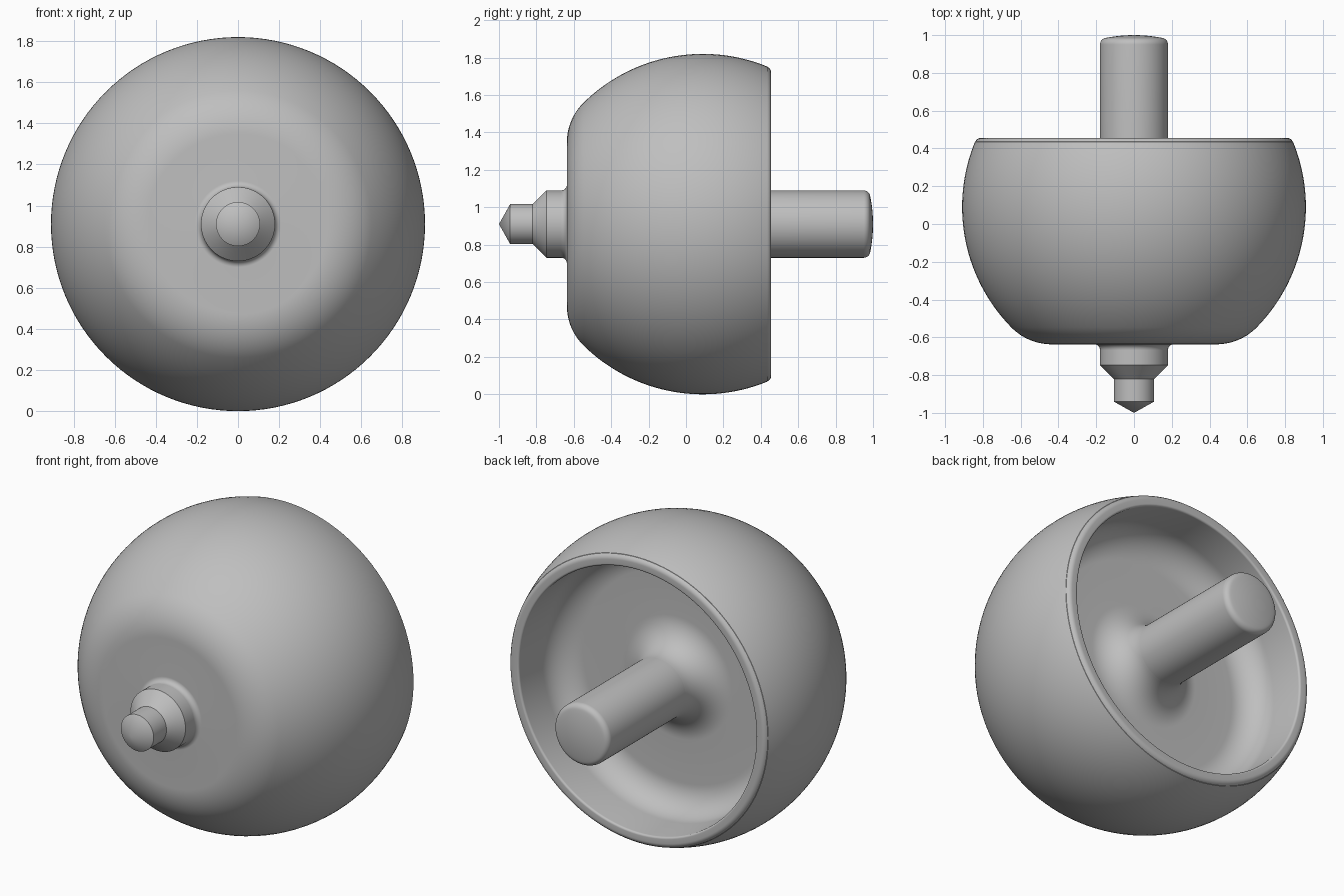
import bpy
import bmesh
from math import sin, cos, pi, radians, atan2, sqrt

cube = bpy.data.objects.get("Cube")
if cube:
    bpy.data.objects.remove(cube, do_unlink=True)

SEGMENTS = 128
BALL_R, BALL_Y = 0.91, 0.09      # sphere that shapes the bowl
AXIS_Z = BALL_R
STEM_R = 0.18

grey = bpy.data.materials.new("plain_grey")
grey.use_nodes = True
colour = (0.52, 0.52, 0.52, 1)
grey.diffuse_color = colour
grey.node_tree.nodes["Principled BSDF"].inputs["Base Color"].default_value = colour


def arc(r, y, radius, start, end, steps=12):
    """Arc points (r, y); angle 0 points away from the axis, 90 to the back."""
    angles = [radians(start + (end - start) * i / steps) for i in range(steps + 1)]
    return [(r + radius * cos(a), y + radius * sin(a)) for a in angles]


def revolve(name, profile):
    """Turn a (radius, y) profile, listed front to back, around the y axis."""
    bm = bmesh.new()
    rings = []
    for r, y in profile:
        rings.append([bm.verts.new((r * cos(2 * pi * j / SEGMENTS), y,
                                    r * sin(2 * pi * j / SEGMENTS)))
                      for j in range(SEGMENTS)])
    for a, b in zip(rings, rings[1:]):
        for j in range(SEGMENTS):
            k = (j + 1) % SEGMENTS
            bm.faces.new((a[j], b[j], b[k], a[k]))
    bmesh.ops.remove_doubles(bm, verts=bm.verts, dist=1e-5)
    mesh = bpy.data.meshes.new(name)
    bm.to_mesh(mesh)
    bm.free()
    mesh.materials.append(grey)
    obj = bpy.data.objects.new(name, mesh)
    obj.location.z = AXIS_Z
    bpy.context.collection.objects.link(obj)
    bpy.ops.object.select_all(action='DESELECT')
    obj.select_set(True)
    bpy.context.view_layer.objects.active = obj
    bpy.ops.object.shade_smooth_by_angle(angle=radians(25))
    return obj


# Stepped, pointed tip
FRONT_Y, TIP_FILLET = -0.637, 0.03
revolve("front_tip", [(0, -1), (0.107, -0.94), (0.107, -0.82), (STEM_R, -0.747),
                      (STEM_R, FRONT_Y - TIP_FILLET)])

# Bowl: flat front, rounded shoulder, spherical side, rim and hollow back
shoulder = 0.3
sy = FRONT_Y + shoulder
sr = sqrt((BALL_R - shoulder) ** 2 - (sy - BALL_Y) ** 2)
join = atan2(sy - BALL_Y, sr) * 180 / pi
RIM_Y, FLOOR_Y, FLARE, WALL_R, COVE = 0.455, 0.08, 0.18, 0.775, 0.16
bowl = arc(STEM_R + TIP_FILLET, FRONT_Y - TIP_FILLET, TIP_FILLET, 180, 90)
bowl += arc(sr, sy, shoulder, -90, join, 20)
bowl += arc(0, BALL_Y, BALL_R, join, 22.3, 40)[1:]
bowl += arc(0.812, RIM_Y - 0.03, 0.03, 22, 90, 8)
bowl += arc(WALL_R + 0.012, RIM_Y - 0.012, 0.012, 90, 180, 6)
bowl += arc(WALL_R - COVE, FLOOR_Y + COVE, COVE, 0, -90, 16)
bowl += arc(STEM_R + FLARE, FLOOR_Y + FLARE, FLARE, 270, 180, 20)
revolve("bowl", bowl)

# Handle stem with a rounded edge and a slightly domed end
dome_edge = 0.145
stem = [(STEM_R, FLOOR_Y + FLARE)] + arc(STEM_R - 0.035, 0.95, 0.035, 0, 80, 8)
stem += [(dome_edge * (1 - t / 8), 1 - 0.014 * (1 - t / 8) ** 2) for t in range(9)]
revolve("stem", stem)
